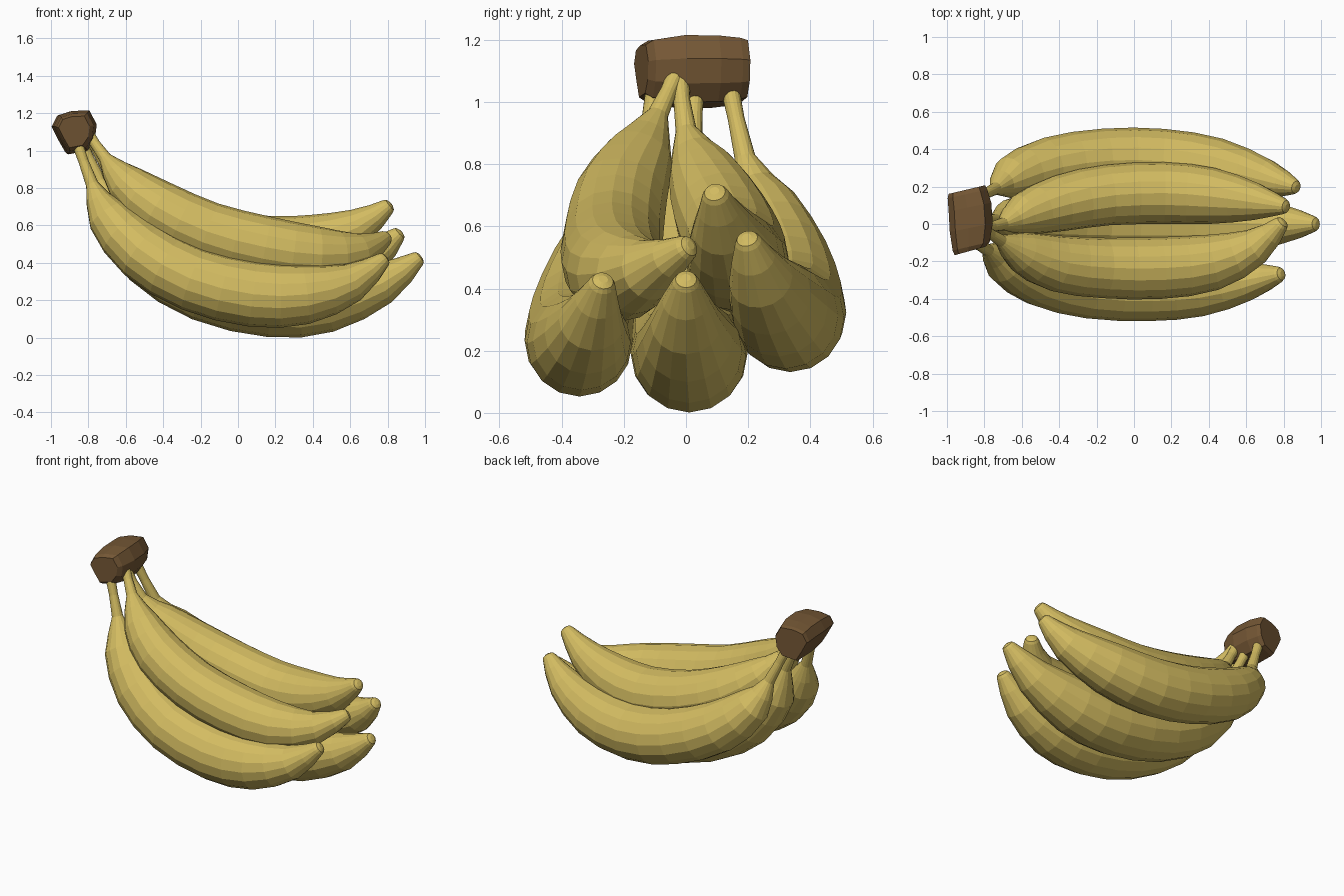
import bpy, bmesh, math
from mathutils import Vector

if "Cube" in bpy.data.objects:
    bpy.data.objects.remove(bpy.data.objects["Cube"])


def material(name, rgb):
    m = bpy.data.materials.new(name)
    m.diffuse_color = (*rgb, 1)
    m.use_nodes = True
    m.node_tree.nodes["Principled BSDF"].inputs["Base Color"].default_value = m.diffuse_color
    return m


yellow = material("banana yellow", (0.65, 0.50, 0.12))
brown = material("stalk brown", (0.175, 0.095, 0.035))


def loft(name, rings, mat):
    """Skin a list of equal rings of points and close both ends."""
    bm = bmesh.new()
    vs = [[bm.verts.new(p) for p in ring] for ring in rings]
    n = len(vs[0])
    for a, b in zip(vs, vs[1:]):
        for i in range(n):
            j = (i + 1) % n
            bm.faces.new((a[i], a[j], b[j], b[i]))
    bm.faces.new(vs[0][::-1])
    bm.faces.new(vs[-1])
    bmesh.ops.recalc_face_normals(bm, faces=bm.faces)
    me = bpy.data.meshes.new(name)
    bm.to_mesh(me)
    bm.free()
    me.materials.append(mat)
    ob = bpy.data.objects.new(name, me)
    bpy.context.collection.objects.link(ob)
    return ob


def spline(p, i, t):
    """Catmull-Rom point between p[i] and p[i + 1]."""
    a, b, c, d = p[max(i - 1, 0)], p[i], p[i + 1], p[min(i + 2, len(p) - 1)]
    return 0.5 * (2 * b + (c - a) * t + (2 * a - 5 * b + 4 * c - d) * t * t
                  + (3 * b - a - 3 * c + d) * t ** 3)


# Thickness along a banana: stem, neck, body, blunt tip
RADII = [0.03, 0.034, 0.115, 0.158, 0.17, 0.174, 0.158, 0.105, 0.043]
SIDES, STEPS = 16, 2


def banana(name, points, fat=1.0):
    pts = [Vector(p) for p in points]
    path, rad = [], []
    for i in range(len(pts) - 1):
        for s in range(STEPS):
            path.append(spline(pts, i, s / STEPS))
            r = spline(RADII, i, s / STEPS)
            rad.append(max(r, 0.026) * (fat if i > 1 else 1))
    path.append(pts[-1])
    rad.append(RADII[-1])
    # small rounded end
    end = (path[-1] - path[-2]).normalized()
    tip = path[-1]
    path += [tip + end * 0.016, tip + end * 0.024]
    rad += [0.034, 0.015]
    rings = []
    for k, c in enumerate(path):
        t = (path[min(k + 1, len(path) - 1)] - path[max(k - 1, 0)]).normalized()
        side = Vector((0, 1, 0))
        side = (side - t * side.dot(t)).normalized()
        up = t.cross(side)
        rings.append([c + rad[k] * (side * math.cos(a) + up * math.sin(a))
                      for a in (2 * math.pi * j / SIDES for j in range(SIDES))])
    return loft(name, rings, yellow)


# Lower row
banana("banana_lower_front", [
    (-.86, -.10, 1.04), (-.78, -.14, .82), (-.695, -.20, .65), (-.51, -.28, .46),
    (-.24, -.335, .31), (.08, -.345, .232), (.36, -.335, .23), (.61, -.305, .295), (.775, -.27, .415)])
banana("banana_lower_middle", [
    (-.84, .03, 1.05), (-.74, .02, .84), (-.66, .01, .66), (-.47, .01, .44),
    (-.18, .01, .27), (.18, .01, .19), (.48, .01, .20), (.77, .00, .29), (.96, .00, .42)], 1.08)
banana("banana_lower_back", [
    (-.84, .14, 1.05), (-.74, .19, .82), (-.66, .245, .66), (-.46, .305, .49),
    (-.16, .34, .36), (.15, .335, .305), (.45, .30, .335), (.71, .24, .43), (.855, .20, .55)])
# Upper row
banana("banana_upper_front", [
    (-.80, -.03, 1.09), (-.71, -.09, .96), (-.60, -.15, .825), (-.42, -.21, .69),
    (-.16, -.235, .565), (.14, -.235, .485), (.42, -.205, .445), (.65, -.12, .46), (.785, .00, .53)], .95)
banana("banana_upper_back", [
    (-.80, -.02, 1.08), (-.70, .00, .91), (-.60, .05, .775), (-.40, .11, .64),
    (-.14, .155, .54), (.16, .165, .485), (.42, .15, .51), (.65, .12, .595), (.80, .095, .70)], .95)

# Cut stalk: a chunky faceted block lofted along y with slanted ends
PROFILE = [(-.99, 1.13), (-.96, 1.19), (-.89, 1.212), (-.80, 1.215), (-.76, 1.14),
           (-.77, 1.06), (-.81, 1.0), (-.91, .98), (-.95, 1.05)]
SECTIONS = [(-.145, .72, .0), (-.12, .86, .005), (-.02, 1.0, .005),
            (.09, .99, -.002), (.16, .92, -.015), (.183, .85, -.018)]
CX, CZ = -.88, 1.105
loft("stalk_crown", [[(CX + (x - CX) * s + dx, y + .2 * (x - CX), CZ + (z - CZ) * s) for x, z in PROFILE]
                     for y, s, dx in SECTIONS], brown)
